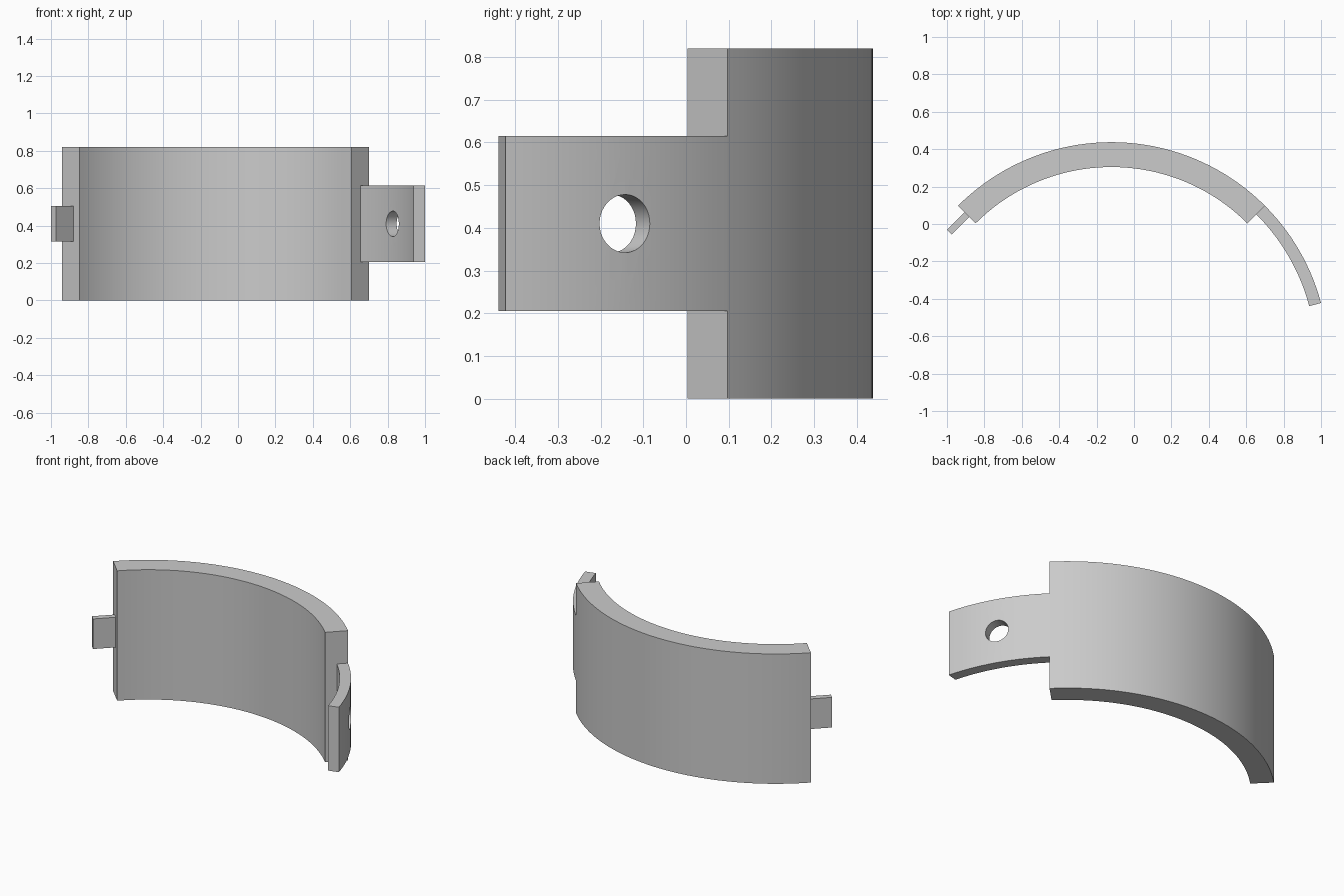
import bpy, bmesh
from math import radians, cos, sin
from mathutils import Matrix, Vector

cube = bpy.data.objects.get("Cube")
if cube:
    bpy.data.objects.remove(cube, do_unlink=True)

CENTRE = Vector((-0.1205, -0.7225, 0))   # axis of the curved band
OUTER, INNER, ARM_INNER = 1.16, 1.027, 1.095
HEIGHT = 0.82
MID = HEIGHT / 2

grey = bpy.data.materials.new("plain grey")
grey.use_nodes = True
colour = (0.6, 0.6, 0.6, 1)
grey.diffuse_color = colour
grey.node_tree.nodes["Principled BSDF"].inputs["Base Color"].default_value = colour


def finish(name, bm):
    bmesh.ops.recalc_face_normals(bm, faces=bm.faces)
    mesh = bpy.data.meshes.new(name)
    bm.to_mesh(mesh)
    bm.free()
    mesh.materials.append(grey)
    obj = bpy.data.objects.new(name, mesh)
    bpy.context.collection.objects.link(obj)
    return obj


def arc_band(name, r_in, r_out, start, end, z0, z1, steps):
    """Upright slab following an arc, angles in degrees."""
    angles = [radians(start + (end - start) * i / steps) for i in range(steps + 1)]
    outline = [(r_out, a) for a in angles] + [(r_in, a) for a in reversed(angles)]
    bm = bmesh.new()
    base = bm.faces.new([bm.verts.new(CENTRE + Vector((r * cos(a), r * sin(a), z0)))
                         for r, a in outline])
    top = bmesh.ops.extrude_face_region(bm, geom=[base])["geom"]
    bmesh.ops.translate(bm, vec=(0, 0, z1 - z0),
                        verts=[g for g in top if isinstance(g, bmesh.types.BMVert)])
    return finish(name, bm)


def smooth(obj):
    bpy.ops.object.select_all(action='DESELECT')
    obj.select_set(True)
    bpy.context.view_layer.objects.active = obj
    bpy.ops.object.shade_smooth_by_angle(angle=radians(30))


# Main curved band and the thinner arm that continues its outer surface
band = arc_band("curved_band", INNER, OUTER, 45, 135, 0, HEIGHT, 40)
arm = arc_band("side_arm", ARM_INNER, OUTER, 15, 45, 0.205, 0.615, 14)

# Round hole through the middle of the arm, pointing at the band's axis
bm = bmesh.new()
a = radians(30)
place = (Matrix.Translation(CENTRE + Vector((1.13 * cos(a), 1.13 * sin(a), MID)))
         @ Matrix.Rotation(a, 4, 'Z') @ Matrix.Rotation(radians(90), 4, 'Y'))
bmesh.ops.create_cone(bm, cap_ends=True, segments=40, radius1=0.068, radius2=0.068,
                      depth=0.3, matrix=place)
cutter = finish("hole_cutter", bm)
bpy.context.view_layer.objects.active = arm
mod = arm.modifiers.new("hole", 'BOOLEAN')
mod.object = cutter
mod.solver = 'EXACT'
bpy.ops.object.modifier_apply(modifier=mod.name)
bpy.data.objects.remove(cutter, do_unlink=True)

for part in (band, arm):
    smooth(part)

# Straight tab leaving the other end of the band along its tangent
bm = bmesh.new()
a = radians(135)
tab_place = (Matrix.Translation(CENTRE) @ Matrix.Rotation(a, 4, 'Z')
             @ Matrix.Translation((1.093, 0.066, MID))
             @ Matrix.Diagonal((0.037, 0.132, 0.19, 1)))
bmesh.ops.create_cube(bm, size=1, matrix=tab_place)
finish("end_tab", bm)
